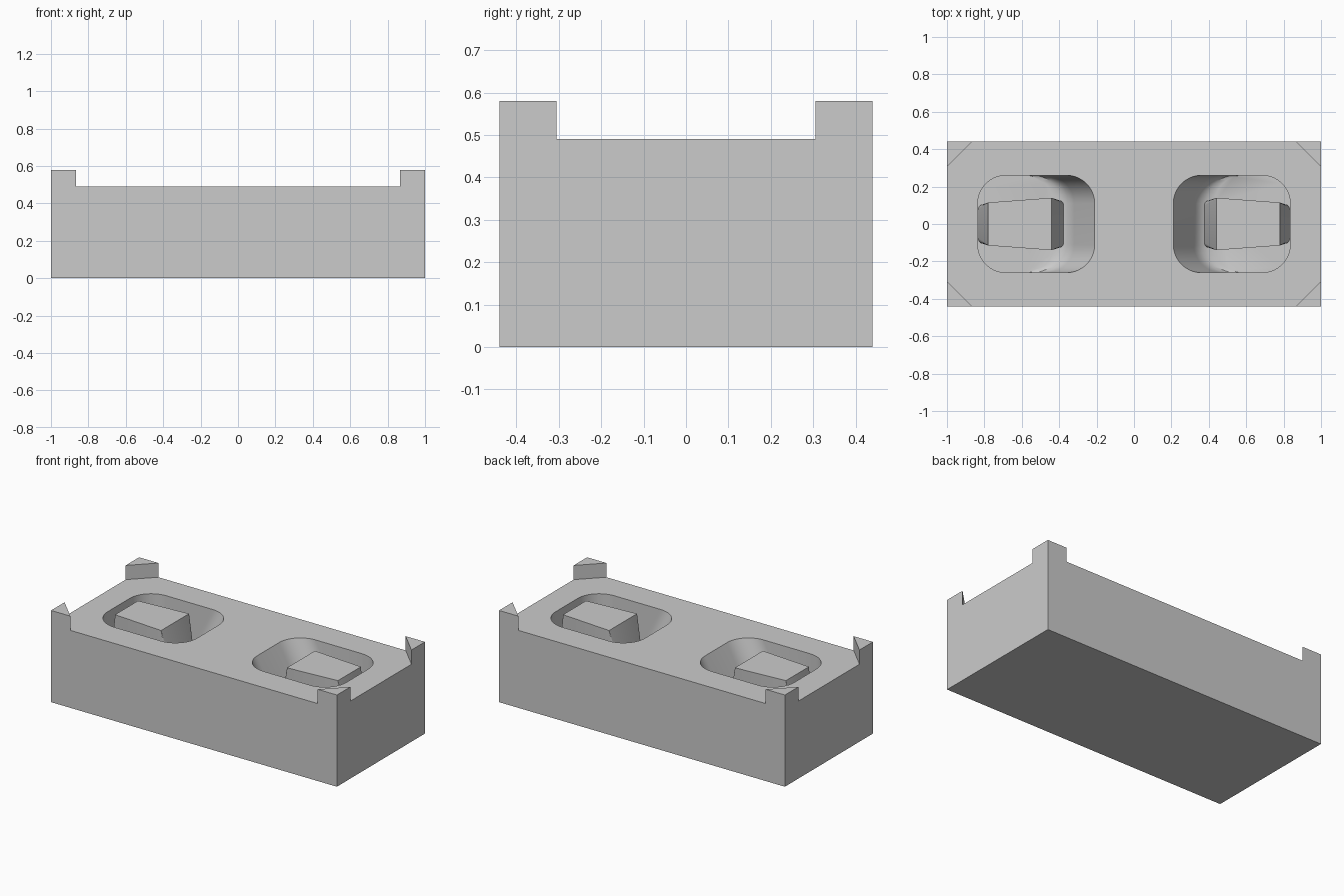
import bpy, bmesh, math

cube = bpy.data.objects.get("Cube")
if cube:
    bpy.data.objects.remove(cube, do_unlink=True)

GREY = (0.6, 0.6, 0.6, 1)
grey = bpy.data.materials.new("plain grey")
grey.use_nodes = True
grey.diffuse_color = GREY
grey.node_tree.nodes["Principled BSDF"].inputs["Base Color"].default_value = GREY

HX, HY, TOP, POST_TOP, POST = 1.0, 0.44, 0.49, 0.58, 0.135
FLOOR = 0.2


def loft(name, rings):
    """Closed solid through rings of equal point count."""
    bm = bmesh.new()
    loops = [[bm.verts.new(p) for p in ring] for ring in rings]
    n = len(loops[0])
    for a, b in zip(loops, loops[1:]):
        for i in range(n):
            j = (i + 1) % n
            bm.faces.new((a[i], a[j], b[j], b[i]))
    bm.faces.new(loops[0][::-1])
    bm.faces.new(loops[-1])
    bmesh.ops.recalc_face_normals(bm, faces=bm.faces)
    mesh = bpy.data.meshes.new(name)
    bm.to_mesh(mesh)
    bm.free()
    mesh.materials.append(grey)
    obj = bpy.data.objects.new(name, mesh)
    bpy.context.collection.objects.link(obj)
    return obj


def rounded(side, x0, x1, y0, y1, r, z, steps=10):
    """Rounded outline; y0 and y1 are the half widths at the x0 and x1 ends."""
    pts = []
    for k, (cx, cy) in enumerate(((x1 - r, y1 - r), (x0 + r, y0 - r),
                                  (x0 + r, r - y0), (x1 - r, r - y1))):
        for s in range(steps + 1):
            a = math.pi / 2 * (k + s / steps)
            pts.append((side * (cx + r * math.cos(a)), cy + r * math.sin(a), z))
    return pts


def select_only(obj):
    bpy.ops.object.select_all(action='DESELECT')
    obj.select_set(True)
    bpy.context.view_layer.objects.active = obj


# main block
base = [(-HX, -HY), (HX, -HY), (HX, HY), (-HX, HY)]
block = loft("block", [[(x, y, z) for x, y in base] for z in (0, TOP)])

# triangular corner posts
for sx, xname in ((1, "left"), (-1, "right")):
    for sy, yname in ((-1, "front"), (1, "back")):
        tri = [(sx * HX, sy * HY), (sx * (HX - POST), sy * HY),
               (sx * HX, sy * (HY - POST))]
        loft(f"corner_post_{yname}_{xname}",
             [[(x, y, z) for x, y in tri] for z in (TOP, POST_TOP)])

# pockets with a sloped, rounded inner end, each holding a grip
for side, label in ((1, "left"), (-1, "right")):
    levels = [(0.21, 0.54), (0.21, TOP), (0.32, 0.28), (0.335, 0.25),
              (0.36, 0.225), (0.39, 0.207), (0.43, FLOOR)]
    cutter = loft("pocket_cutter",
                  [rounded(side, x0, 0.835, 0.26, 0.26, 0.15, z) for x0, z in levels])
    cutter.hide_render = True
    cut = block.modifiers.new("pocket", 'BOOLEAN')
    cut.operation = 'DIFFERENCE'
    cut.solver = 'EXACT'
    cut.object = cutter
    select_only(block)
    bpy.ops.object.modifier_apply(modifier=cut.name)
    bpy.data.objects.remove(cutter, do_unlink=True)

    grip = loft(f"grip_{label}", [
        rounded(side, 0.44, 0.78, 0.14, 0.115, 0.002, TOP - 0.002, 4),
        rounded(side, 0.37, 0.835, 0.125, 0.105, 0.03, FLOOR - 0.01, 4)])
    select_only(grip)
    bpy.ops.object.shade_smooth_by_angle(angle=math.radians(30))

select_only(block)
bpy.ops.object.shade_smooth_by_angle(angle=math.radians(30))
